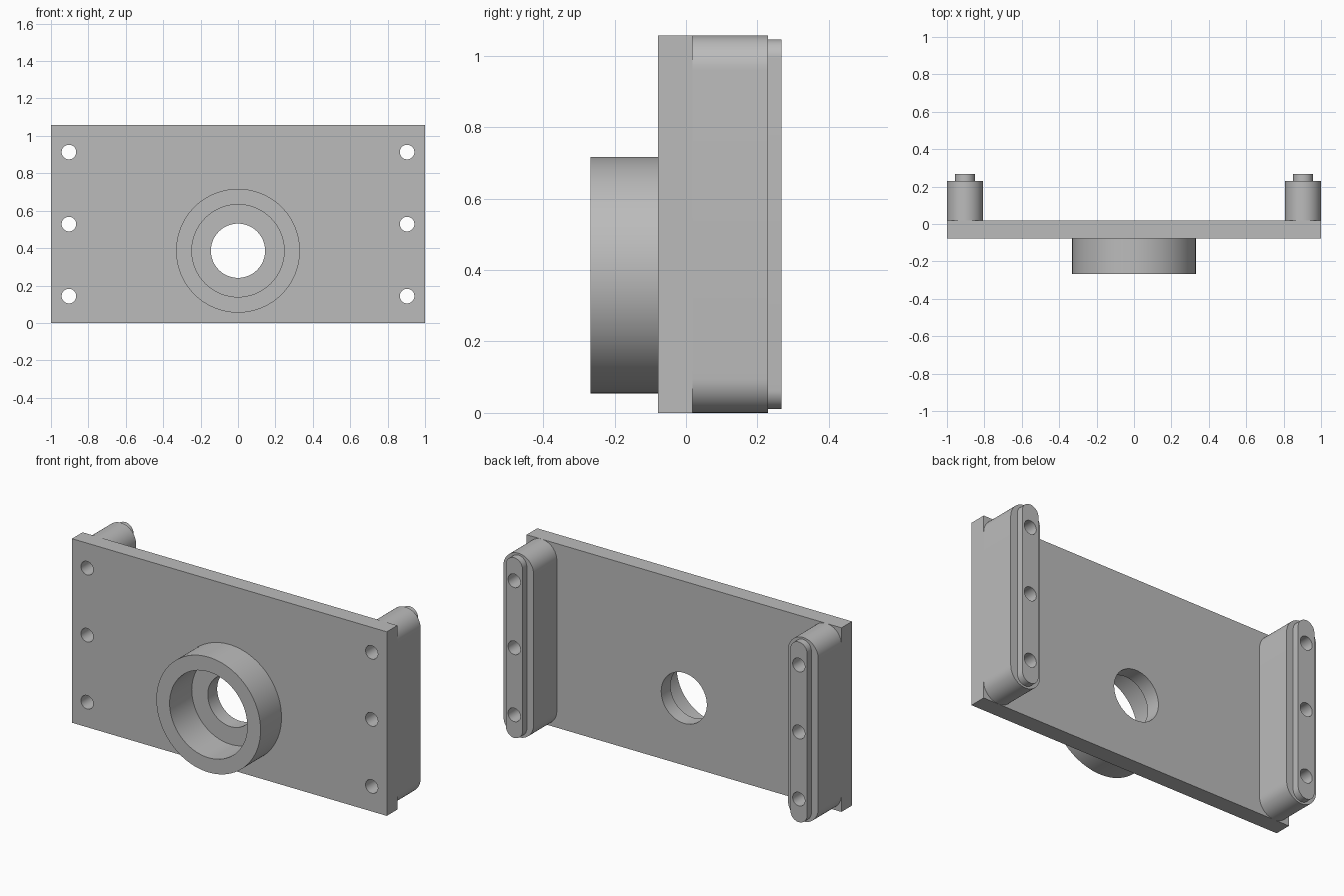
import bpy, bmesh, math
from mathutils import Matrix

cube = bpy.data.objects.get("Cube")
if cube:
    bpy.data.objects.remove(cube, do_unlink=True)

grey = bpy.data.materials.new("plain_grey")
grey.use_nodes = True
colour = (0.5, 0.5, 0.5, 1)
grey.diffuse_color = colour
grey.node_tree.nodes["Principled BSDF"].inputs["Base Color"].default_value = colour

HEIGHT = 1.057
MID = HEIGHT / 2
PLATE_FRONT, PLATE_BACK = -0.078, 0.018
RAIL_X = 0.904
BORE_Z = 0.386


def circle(x, z, r, n=64):
    return [(x + r * math.cos(2 * math.pi * i / n), z + r * math.sin(2 * math.pi * i / n))
            for i in range(n)]


def slot(x, r, low, high, n=24):
    """Upright outline with fully rounded ends."""
    top = [(x + r * math.cos(math.pi * i / n), high - r + r * math.sin(math.pi * i / n))
           for i in range(n + 1)]
    bottom = [(x - r * math.cos(math.pi * i / n), low + r - r * math.sin(math.pi * i / n))
              for i in range(n + 1)]
    return top + bottom


def extrude(name, outlines, y0, y1):
    """Extrude an x-z outline, with later outlines as holes, from y0 to y1."""
    curve = bpy.data.curves.new(name, "CURVE")
    curve.dimensions = "2D"
    curve.fill_mode = "BOTH"
    curve.extrude = (y1 - y0) / 2
    for points in outlines:
        spline = curve.splines.new("POLY")
        spline.points.add(len(points) - 1)
        for p, (x, z) in zip(spline.points, points):
            p.co = (x, z, 0, 1)
        spline.use_cyclic_u = True
    source = bpy.data.objects.new(name + "_outline", curve)
    bpy.context.collection.objects.link(source)
    bpy.context.view_layer.update()
    evaluated = source.evaluated_get(bpy.context.evaluated_depsgraph_get())
    mesh = bpy.data.meshes.new_from_object(evaluated)
    bpy.data.objects.remove(source, do_unlink=True)

    # Stand the profile upright and weld caps to sides
    mesh.transform(Matrix.Translation((0, (y0 + y1) / 2, 0)) @ Matrix.Rotation(math.pi / 2, 4, "X"))
    bm = bmesh.new()
    bm.from_mesh(mesh)
    bmesh.ops.remove_doubles(bm, verts=bm.verts, dist=1e-5)
    bmesh.ops.recalc_face_normals(bm, faces=bm.faces)
    bm.to_mesh(mesh)
    bm.free()
    mesh.materials.clear()
    mesh.materials.append(grey)
    obj = bpy.data.objects.new(name, mesh)
    bpy.context.collection.objects.link(obj)
    bpy.ops.object.select_all(action="DESELECT")
    obj.select_set(True)
    bpy.context.view_layer.objects.active = obj
    bpy.ops.object.shade_smooth_by_angle(angle=math.radians(30))
    return obj


def bolt_holes(x):
    return [circle(x, MID + step * 0.385, 0.039, 32) for step in (-1, 0, 1)]


# Plate: the bearing pocket sinks slightly into its front layer
POCKET = PLATE_FRONT + 0.011
edge = [(-1, 0), (1, 0), (1, HEIGHT), (-1, HEIGHT)]
holes = bolt_holes(-RAIL_X) + bolt_holes(RAIL_X)
extrude("plate_front_layer", [edge, circle(0, BORE_Z, 0.247)] + holes, PLATE_FRONT, POCKET)
extrude("plate", [edge, circle(0, BORE_Z, 0.145)] + holes, POCKET, PLATE_BACK)

# Round bearing housing on the front
extrude("bearing_housing", [circle(0, BORE_Z, 0.331, 96), circle(0, BORE_Z, 0.247)],
        -0.268, PLATE_FRONT)

# Rounded rails on the back, each with a narrow raised tongue
for side, x in (("left", RAIL_X), ("right", -RAIL_X)):
    extrude(side + "_rail", [slot(x, 0.096, 0, HEIGHT)] + bolt_holes(x), PLATE_BACK, 0.229)
    extrude(side + "_tongue", [slot(x, 0.053, 0.011, HEIGHT - 0.011)] + bolt_holes(x), 0.229, 0.268)
